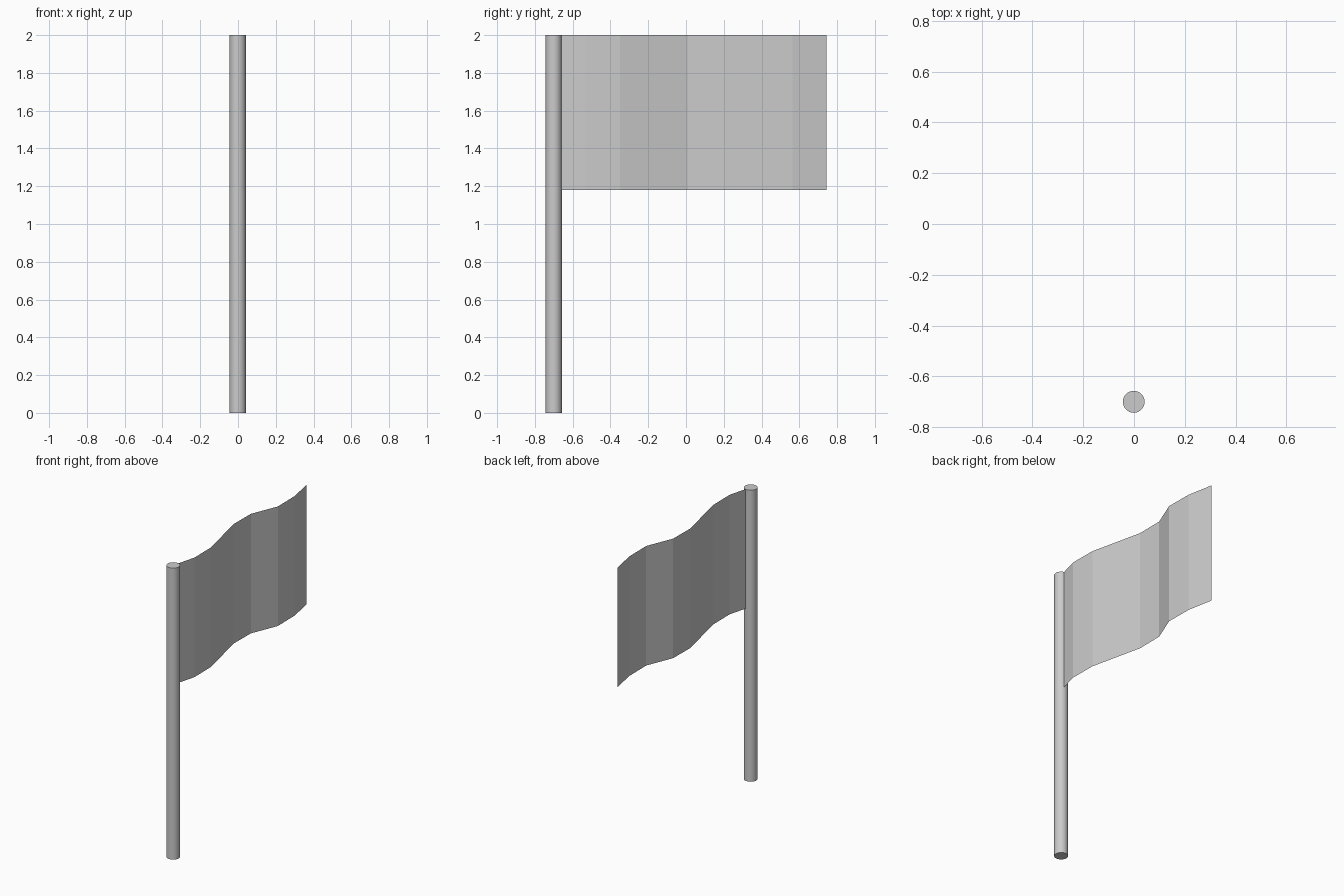
import bpy, bmesh

if "Cube" in bpy.data.objects:
    bpy.data.objects.remove(bpy.data.objects["Cube"])

# Pole: round cylinder standing on the ground
POLE_Y, RADIUS, HEIGHT = -0.70, 0.043, 2.0
bpy.ops.mesh.primitive_cylinder_add(vertices=32, radius=RADIUS, depth=HEIGHT,
                                    location=(-0.001, POLE_Y, HEIGHT / 2))
pole = bpy.context.object
pole.name = "pole"
bpy.ops.object.shade_smooth_by_angle()

# Flag: thin flat-shaded sheet, wavy (x, y) profile swept vertically
profile = [(-0.001, -0.70), (0.043, -0.533), (0.041, -0.35), (0.0, -0.17),
           (-0.041, 0.01), (-0.039, 0.195), (0.036, 0.38), (0.034, 0.565),
           (0.0, 0.743)]
bm = bmesh.new()
columns = [[bm.verts.new((x, y, z)) for z in (1.18, HEIGHT)] for x, y in profile]
for (a, b), (c, d) in zip(columns, columns[1:]):
    bm.faces.new((a, c, d, b))
mesh = bpy.data.meshes.new("flag")
bm.to_mesh(mesh)
bm.free()
flag = bpy.data.objects.new("flag", mesh)
bpy.context.collection.objects.link(flag)
